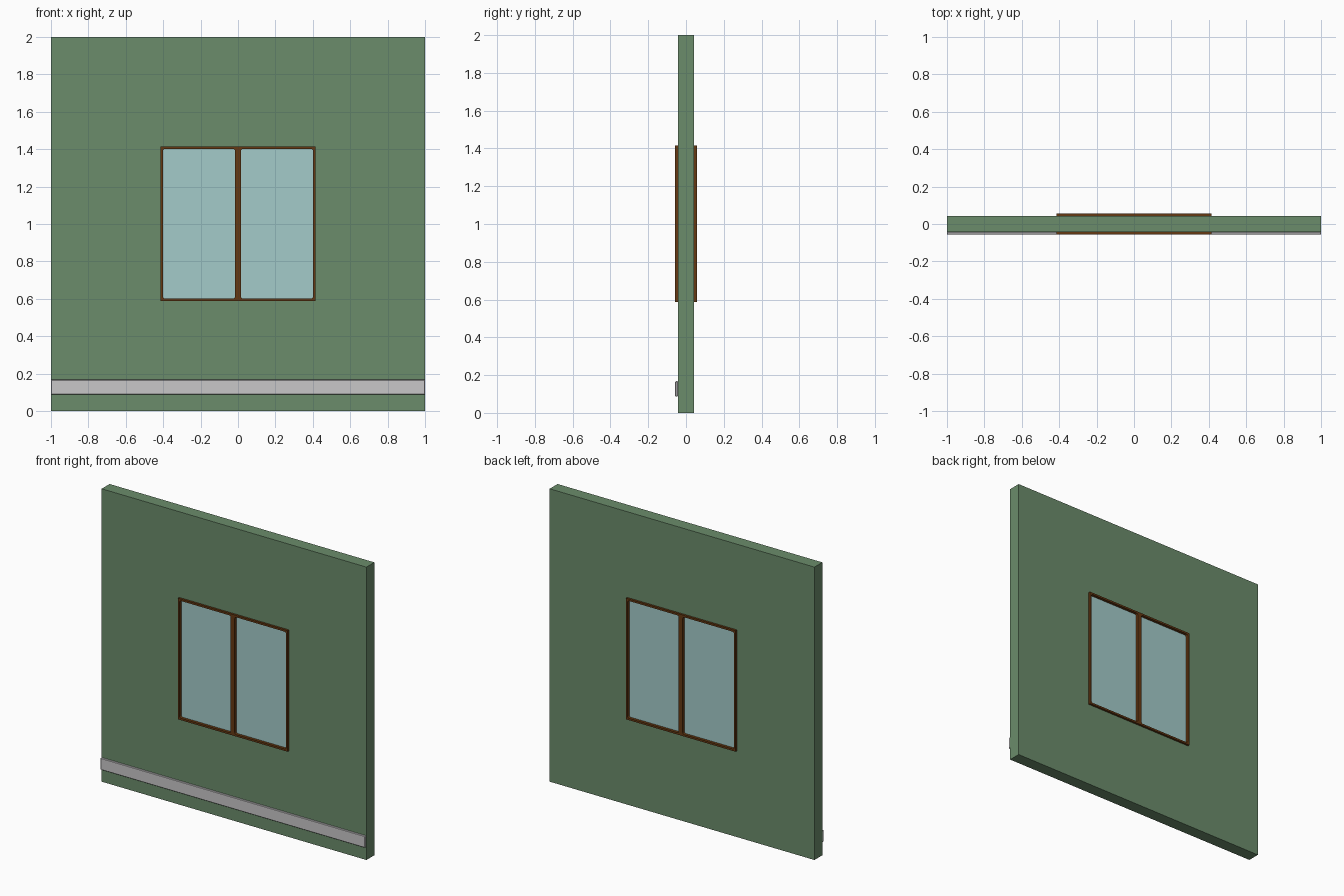
import bpy, math
from math import cos, sin, pi

if "Cube" in bpy.data.objects:
    bpy.data.objects.remove(bpy.data.objects["Cube"])


def material(name, rgb):
    m = bpy.data.materials.new(name)
    m.diffuse_color = (*rgb, 1)
    m.use_nodes = True
    m.node_tree.nodes["Principled BSDF"].inputs["Base Color"].default_value = m.diffuse_color
    return m


GREEN = material("wall green", (0.147, 0.262, 0.147))
BROWN = material("wood brown", (0.13, 0.04, 0.006))
GLASS = material("pale blue glass", (0.371, 0.597, 0.59))
GREY = material("light grey", (0.58, 0.57, 0.58))


def rect(x0, x1, z0, z1, r=0.0, steps=4):
    """Outline of a rectangle, with rounded corners if r > 0."""
    if r == 0:
        return [(x0, z0), (x1, z0), (x1, z1), (x0, z1)]
    corners = [(x1 - r, z1 - r), (x0 + r, z1 - r), (x0 + r, z0 + r), (x1 - r, z0 + r)]
    return [(cx + r * cos((q + i / steps) * pi / 2), cz + r * sin((q + i / steps) * pi / 2))
            for q, (cx, cz) in enumerate(corners) for i in range(steps + 1)]


def slab(name, outlines, y0, y1, mat, bevel=0.0):
    """Upright plate from filled outlines (inner outlines become holes)."""
    cu = bpy.data.curves.new(name, 'CURVE')
    cu.dimensions = '2D'
    cu.fill_mode = 'BOTH'
    cu.extrude = (y1 - y0) / 2
    for pts in outlines:
        s = cu.splines.new('POLY')
        s.points.add(len(pts) - 1)
        for p, (x, z) in zip(s.points, pts):
            p.co = (x, z, 0, 1)
        s.use_cyclic_u = True
    tmp = bpy.data.objects.new(name + " outline", cu)
    bpy.context.collection.objects.link(tmp)
    dg = bpy.context.evaluated_depsgraph_get()
    me = bpy.data.meshes.new_from_object(tmp.evaluated_get(dg))
    bpy.data.objects.remove(tmp)
    bpy.data.curves.remove(cu)
    me.materials.clear()
    me.materials.append(mat)
    for f in me.polygons:
        f.use_smooth = False
        f.material_index = 0
    ob = bpy.data.objects.new(name, me)
    ob.rotation_euler.x = pi / 2
    ob.location.y = (y0 + y1) / 2
    bpy.context.collection.objects.link(ob)
    return ob


WALL, FRAME, PANE = 0.0425, 0.057, 0.038     # half depths
outer = rect(-0.415, 0.415, 0.588, 1.415)
panes = [rect(-0.402, -0.015, 0.601, 1.402, 0.012),
         rect(0.015, 0.402, 0.601, 1.402, 0.012)]

# Wall with the window opening, and the two-light wooden frame
slab("wall", [rect(-1, 1, 0, 2), outer], -WALL, WALL, GREEN)
slab("window_frame", [outer] + panes, -FRAME, FRAME, BROWN)

# Glass, slightly recessed on both sides
for side, pane in zip(("left", "right"), panes):
    slab(side + "_glass", [pane], -PANE, PANE, GLASS)

# Rail along the front near the floor, with softened edges
bpy.ops.mesh.primitive_cube_add(size=1, location=(0, -(WALL + FRAME) / 2, 0.1275))
rail = bpy.context.object
rail.name = "front_rail"
rail.scale = (2, FRAME - WALL, 0.08)
bpy.ops.object.transform_apply(location=False, rotation=False, scale=True)
rail.data.materials.append(GREY)
bev = rail.modifiers.new("edge", 'BEVEL')
bev.width = 0.003
bev.segments = 1
